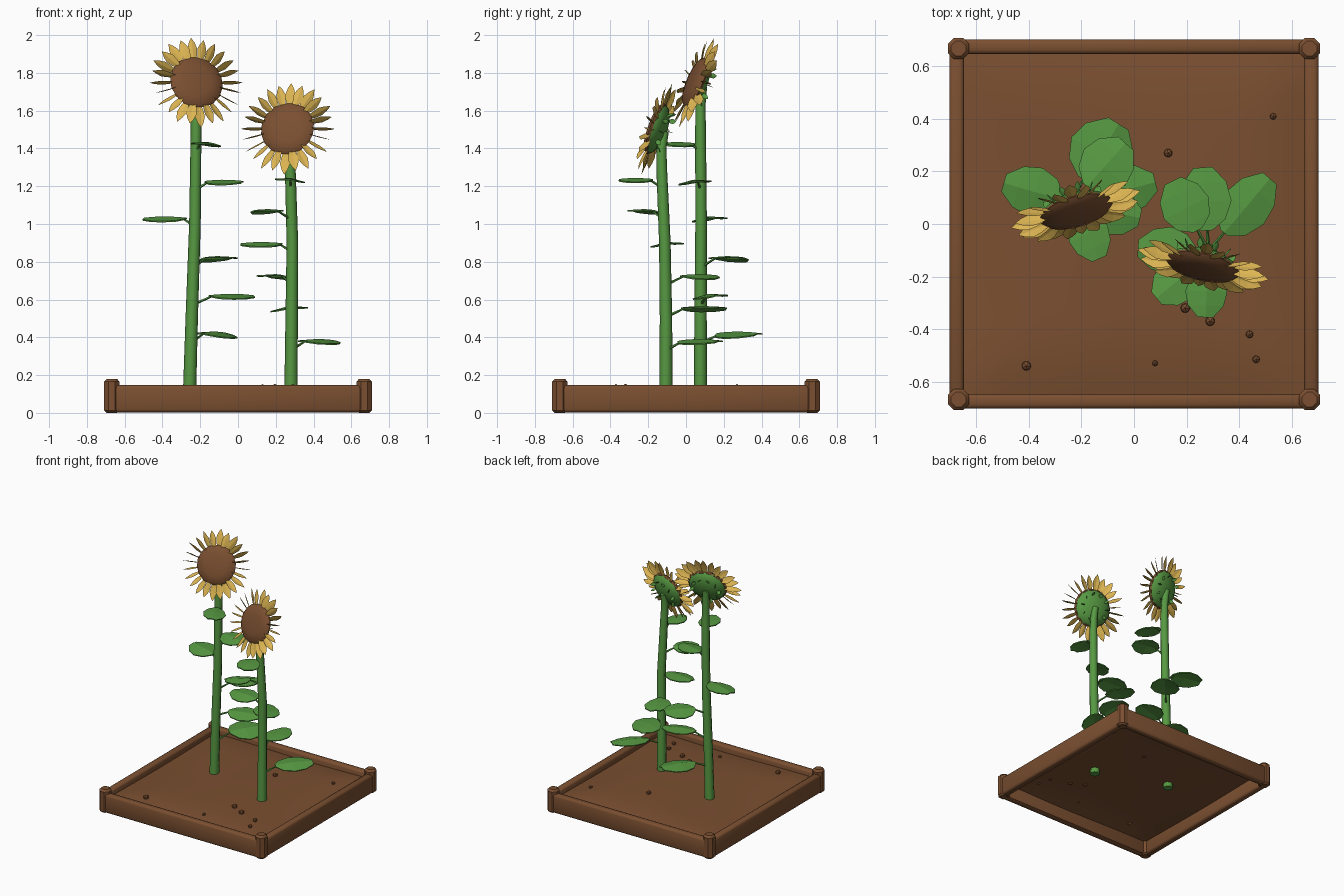
import bpy, bmesh, math, random
from mathutils import Vector, Matrix

if "Cube" in bpy.data.objects:
    bpy.data.objects.remove(bpy.data.objects["Cube"])

random.seed(4)


def material(name, rgb):
    m = bpy.data.materials.new(name)
    m.diffuse_color = (*rgb, 1)
    m.use_nodes = True
    m.node_tree.nodes["Principled BSDF"].inputs["Base Color"].default_value = m.diffuse_color
    return m


BROWN = material("earth_brown", (0.195, 0.078, 0.030))
GREEN = material("leaf_green", (0.095, 0.32, 0.055))
YELLOW = material("petal_yellow", (0.72, 0.46, 0.085))


def finish(name, bm, mat, smooth=None):
    bmesh.ops.recalc_face_normals(bm, faces=bm.faces[:])
    me = bpy.data.meshes.new(name)
    bm.to_mesh(me)
    bm.free()
    ob = bpy.data.objects.new(name, me)
    bpy.context.collection.objects.link(ob)
    me.materials.append(mat)
    if smooth:
        bpy.ops.object.select_all(action='DESELECT')
        ob.select_set(True)
        bpy.context.view_layer.objects.active = ob
        bpy.ops.object.shade_smooth_by_angle(angle=math.radians(smooth))
    return ob


def skin(bm, rings, closed=True):
    """Bridge successive rings of points with quads."""
    vs = [[bm.verts.new(p) for p in ring] for ring in rings]
    n = len(vs[0])
    for a, b in zip(vs, vs[1:]):
        for i in range(n if closed else n - 1):
            j = (i + 1) % n
            bm.faces.new((a[i], a[j], b[j], b[i]))
    return vs


def tube(bm, points, radii, sides):
    pts = [Vector(p) for p in points]
    rings = []
    for i, p in enumerate(pts):
        d = (pts[min(i + 1, len(pts) - 1)] - pts[max(i - 1, 0)]).normalized()
        rot = Vector((0, 0, 1)).rotation_difference(d)
        rings.append([p + rot @ Vector((math.cos(a), math.sin(a), 0)) * radii[i]
                      for a in (2 * math.pi * k / sides for k in range(sides))])
    vs = skin(bm, rings)
    bm.faces.new(vs[0])
    bm.faces.new(vs[-1])


def lathe(bm, profile, sides, matrix):
    """Spin (radius, height) pairs and cap the ends."""
    vs = skin(bm, [[matrix @ Vector((r * math.cos(a), r * math.sin(a), h))
                    for a in (2 * math.pi * (k + 0.5) / sides for k in range(sides))]
                   for r, h in profile])
    bm.faces.new(vs[0])
    bm.faces.new(vs[-1])


# ---- planter frame: rounded rails and chamfered corner posts
for k, side in enumerate(("front", "right", "back", "left")):
    turn = Matrix.Rotation(k * math.pi / 2, 4, 'Z')
    bm = bmesh.new()
    bmesh.ops.create_cube(bm, size=1, matrix=turn @ Matrix.Translation((0, -0.675, 0.075))
                          @ Matrix.Diagonal((1.32, 0.056, 0.144, 1)))
    bmesh.ops.bevel(bm, geom=bm.edges[:], offset=0.016, segments=2, profile=0.5, affect='EDGES')
    finish(side + "_rail", bm, BROWN, 45)
    bm = bmesh.new()
    lathe(bm, [(0.030, 0), (0.044, 0.012), (0.044, 0.165), (0.030, 0.18)], 8,
          turn @ Matrix.Translation((0.668, -0.668, 0)))
    finish(side + "_corner_post", bm, BROWN, 35)


# ---- soil sheet, gently mounded
def soil_z(x, y):
    e = max(0, (max(abs(x), abs(y)) - 0.4) / 0.26)
    return 0.125 - 0.025 * e * e + 0.005 * math.sin(5 * x + 1) * math.cos(4 * y)


bm = bmesh.new()
bmesh.ops.create_grid(bm, x_segments=16, y_segments=16, size=0.66)
for v in bm.verts:
    v.co.z = soil_z(v.co.x, v.co.y)
finish("soil", bm, BROWN, 60)

# ---- pebbles
bm = bmesh.new()
for x, y, r in ((0.53, 0.41, 0.014), (0.13, 0.27, 0.018), (0.195, -0.32, 0.02),
                (0.29, -0.37, 0.02), (0.44, -0.42, 0.016), (0.465, -0.515, 0.016),
                (0.08, -0.53, 0.012), (-0.41, -0.54, 0.02)):
    m = Matrix.Translation((x, y, soil_z(x, y) + r * 0.4)) @ Matrix.Rotation(random.random() * 6, 4, 'Z')
    bmesh.ops.create_icosphere(bm, subdivisions=1, radius=r, matrix=m)
finish("pebbles", bm, BROWN)


def blade(bm, matrix, length, half, stations):
    """Pointed sheet along +y of the given frame, slightly folded on its midrib."""
    rings = []
    for t, w in stations:
        lift = 0.03 * length * math.sin(math.pi * t)
        rings.append([matrix @ Vector((s * w * half, t * length,
                                       lift - abs(s) * w * half * 0.16))
                      for s in (-1, 0, 1)])
    skin(bm, rings, closed=False)


PETAL = ((0, 0.45), (0.3, 0.85), (0.55, 1), (0.8, 0.6), (1, 0.04))
LEAF = ((0, 0.2), (0.16, 0.72), (0.45, 1), (0.75, 0.85), (1, 0.36))


def head(name, centre, yaw, tilt, petals):
    cy, sy, ct, st = math.cos(yaw), math.sin(yaw), math.cos(tilt), math.sin(tilt)
    n = Vector((sy * ct, -cy * ct, st))
    r = Vector((cy, sy, 0))
    frame = Matrix.Translation(centre) @ Matrix((r, n.cross(r), n)).transposed().to_4x4()
    # seed disc in front, green dish behind
    bm = bmesh.new()
    lathe(bm, [(0.135, -0.012), (0.144, 0.0), (0.128, 0.016), (0.08, 0.026), (0.03, 0.03)], 16, frame)
    finish(name + "_seed_disc", bm, BROWN, 50)
    bm = bmesh.new()
    lathe(bm, [(0.137, -0.006), (0.13, -0.02), (0.09, -0.042), (0.04, -0.055)], 14, frame)
    finish(name + "_dish", bm, GREEN, 50)
    # petals twist from face-on at top and bottom to edge-on at the sides
    bm = bmesh.new()
    for k in range(petals):
        a = 2 * math.pi * k / petals
        m = (frame @ Matrix.Rotation(-a, 4, 'Z') @ Matrix.Translation((0, 0.122, -0.006 + 0.012 * (k % 2)))
             @ Matrix.Rotation(a, 4, 'Y'))
        blade(bm, m, 0.133 if k % 2 == 0 else 0.122, 0.027, PETAL)
    finish(name + "_petals", bm, YELLOW)
    # sepals standing off the back of the dish
    bm = bmesh.new()
    for k in range(10):
        a = 2 * math.pi * (k + 0.5) / 10
        m = (frame @ Matrix.Rotation(-a, 4, 'Z') @ Matrix.Translation((0, 0.088, -0.038))
             @ Matrix.Rotation(math.radians(-55), 4, 'X') @ Matrix.Rotation(a, 4, 'Y'))
        blade(bm, m, 0.042, 0.014, PETAL)
    finish(name + "_sepals", bm, GREEN)


def plant(name, path, leaves, centre, yaw, tilt, petals):
    bm = bmesh.new()
    tube(bm, path, [0.035 - 0.011 * i / (len(path) - 1) for i in range(len(path))], 8)
    finish(name + "_stem", bm, GREEN, 60)
    head(name, centre, math.radians(yaw), math.radians(tilt), petals)
    for i, (z, cx, cy, length, width) in enumerate(leaves):
        # stem position at the leaf height
        lo, hi = next(((Vector(a), Vector(b)) for a, b in zip(path, path[1:]) if b[2] >= z))
        root = lo.lerp(hi, (z - 0.05 - lo.z) / (hi.z - lo.z))
        d = Vector((cx - root.x, cy - root.y, 0)).normalized()
        base = Vector((cx, cy, z)) - d * length / 2
        bm = bmesh.new()
        tube(bm, [root, root.lerp(base, 0.55) + Vector((0, 0, -0.004)), base + d * 0.02],
             [0.009, 0.007, 0.005], 5)
        finish(f"{name}_leaf_stalk_{i + 1}", bm, GREEN, 60)
        side = d.cross(Vector((0, 0, 1)))
        m = Matrix.Translation(base) @ Matrix((side, d, Vector((0, 0, 1)))).transposed().to_4x4()
        m = m @ Matrix.Rotation(math.radians(6 * (-1) ** i), 4, 'Y')
        bm = bmesh.new()
        blade(bm, m, length, width / 2, LEAF)
        ob = finish(f"{name}_leaf_{i + 1}", bm, GREEN)
        mod = ob.modifiers.new("thickness", 'SOLIDIFY')
        mod.thickness, mod.offset = 0.007, 0


# ---- the two flowers: leaves are (height, centre x, centre y, length, width)
plant("tall_flower",
      [(-0.257, 0.077, 0.09), (-0.245, 0.077, 0.5), (-0.228, 0.08, 1.0),
       (-0.222, 0.077, 1.5), (-0.225, 0.077, 1.63), (-0.232, 0.088, 1.73)],
      [(0.42, -0.125, 0.275, 0.25, 0.25), (0.82, -0.105, 0.225, 0.22, 0.21),
       (0.62, -0.035, 0.13, 0.24, 0.19), (1.03, -0.385, 0.125, 0.23, 0.19),
       (1.225, -0.075, 0.045, 0.20, 0.18), (1.425, -0.17, -0.045, 0.19, 0.16)],
      (-0.22, 0.05, 1.75), 16, 22, 24)
plant("short_flower",
      [(0.28, -0.106, 0.09), (0.284, -0.106, 0.5), (0.288, -0.112, 0.9),
       (0.277, -0.128, 1.28), (0.272, -0.13, 1.4), (0.27, -0.115, 1.49)],
      [(0.38, 0.43, 0.07, 0.27, 0.19), (0.555, 0.27, 0.095, 0.24, 0.2),
       (0.725, 0.195, 0.07, 0.21, 0.19), (0.895, 0.125, -0.1, 0.22, 0.18),
       (1.07, 0.155, -0.225, 0.18, 0.17), (1.235, 0.275, -0.265, 0.18, 0.16)],
      (0.262, -0.16, 1.505), -13, 19, 24)
